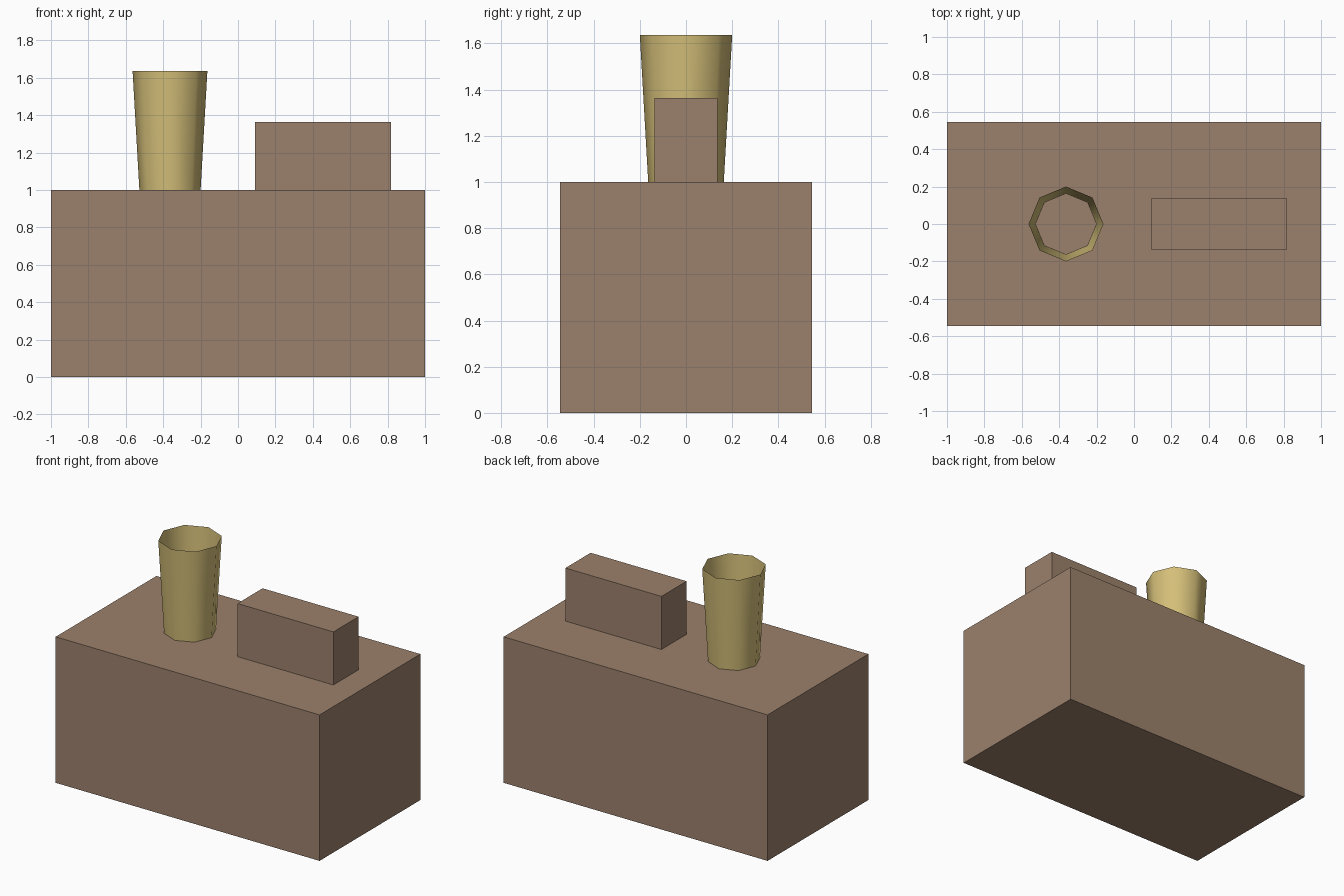
import bpy

if "Cube" in bpy.data.objects:
    bpy.data.objects.remove(bpy.data.objects["Cube"])

U = 2 / 11  # the model sits on a grid of 11 units along its length


def material(name, rgb):
    m = bpy.data.materials.new(name)
    m.diffuse_color = (*rgb, 1)
    m.use_nodes = True
    m.node_tree.nodes["Principled BSDF"].inputs["Base Color"].default_value = m.diffuse_color
    return m


brick = material("brown", (0.33, 0.22, 0.15))
clay = material("yellow_clay", (0.66, 0.52, 0.19))


def box(name, size, centre, mat):
    bpy.ops.mesh.primitive_cube_add(size=1, location=[c * U for c in centre])
    ob = bpy.context.object
    ob.name = name
    ob.scale = [s * U for s in size]
    bpy.ops.object.transform_apply(location=False, rotation=False, scale=True)
    ob.data.materials.append(mat)
    return ob


# Chimney stack and the low block on its top
box("chimney_stack", (11, 6, 5.5), (0, 0, 2.75), brick)
box("raised_block", (4, 1.5, 2), (2.5, 0, 6.5), brick)

# Flared, open eight-sided pot
bpy.ops.mesh.primitive_cone_add(vertices=8, radius1=0.9 * U, radius2=1.1 * U,
                                depth=3.5 * U, end_fill_type='NOTHING',
                                location=(-2 * U, 0, 7.25 * U))
pot = bpy.context.object
pot.name = "chimney_pot"
pot.data.materials.append(clay)
bpy.ops.object.shade_smooth()
